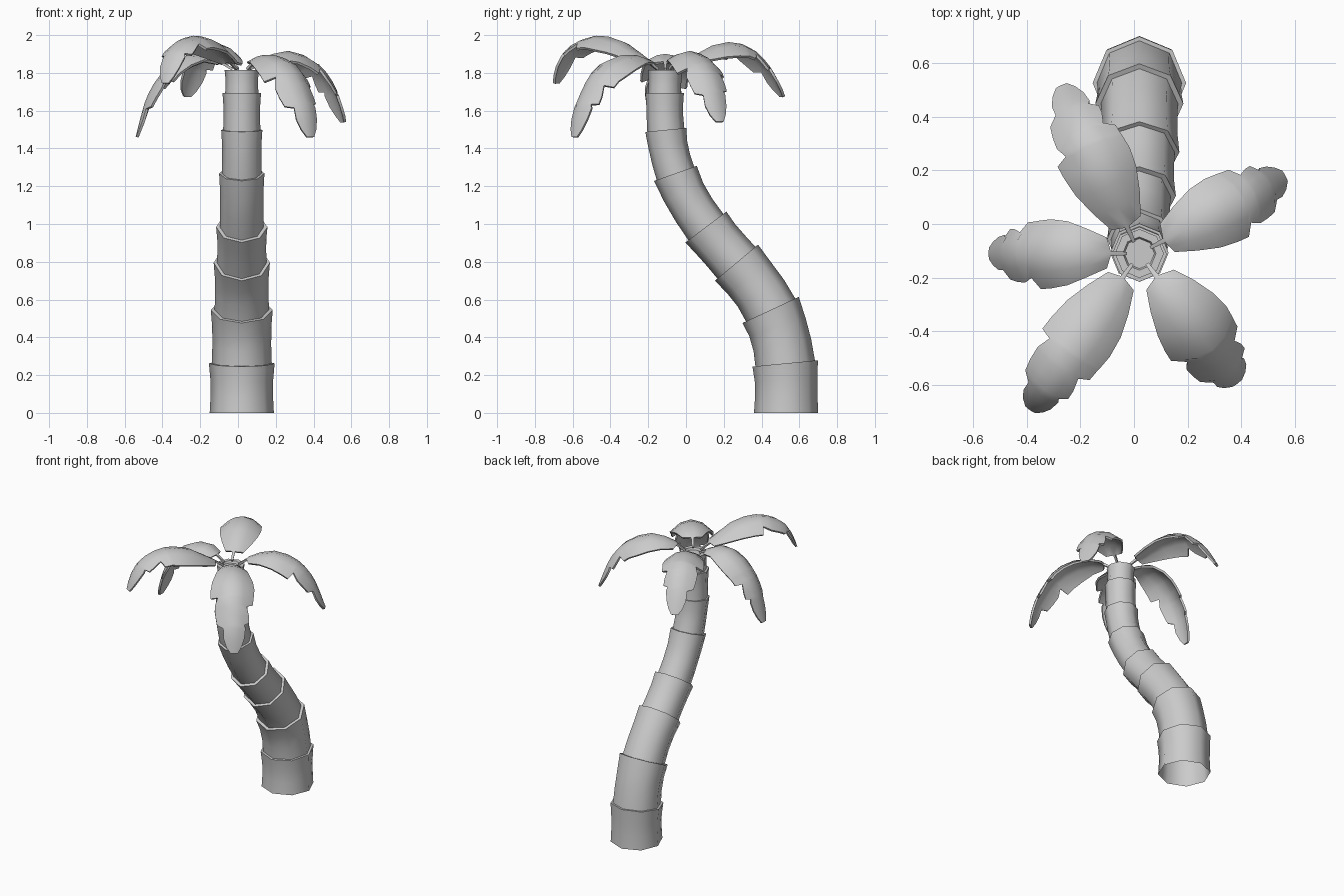
import bpy, math
from mathutils import Vector

if "Cube" in bpy.data.objects:
    bpy.data.objects.remove(bpy.data.objects["Cube"])

CX = 0.02          # trunk axis in x
CROWN_Y = -0.11    # crown centre in y


def make_object(name, verts, faces, angle=60, thickness=0):
    me = bpy.data.meshes.new(name)
    me.from_pydata([tuple(v) for v in verts], [], faces)
    ob = bpy.data.objects.new(name, me)
    bpy.context.collection.objects.link(ob)
    bpy.ops.object.select_all(action='DESELECT')
    ob.select_set(True)
    bpy.context.view_layer.objects.active = ob
    bpy.ops.object.mode_set(mode='EDIT')
    bpy.ops.mesh.select_all(action='SELECT')
    bpy.ops.mesh.normals_make_consistent(inside=False)
    bpy.ops.object.mode_set(mode='OBJECT')
    if thickness:
        mod = ob.modifiers.new("thickness", 'SOLIDIFY')
        mod.thickness = thickness
        mod.offset = 0
        bpy.ops.object.modifier_apply(modifier=mod.name)
    bpy.ops.object.shade_smooth_by_angle(angle=math.radians(angle))
    return ob


# Trunk: stacked, slightly flared octagonal segments along a leaning S curve
# joint: y, z, tilt in degrees, radius of the rim
joints = [(0.53, 0.0, 0, 0.17), (0.525, 0.262, 5.5, 0.174), (0.448, 0.545, 25, 0.164),
          (0.267, 0.795, 40, 0.149), (0.105, 0.984, 37, 0.136), (-0.056, 1.268, 19.5, 0.12),
          (-0.107, 1.498, 5.5, 0.109), (-0.113, 1.693, 0, 0.102), (-0.11, 1.815, 0, 0.091)]
SIDES = 8


def ring(y, z, tilt, r):
    out = []
    for i in range(SIDES):
        a = 2 * math.pi * i / SIDES
        s = r * math.sin(a)
        out.append(Vector((CX + r * math.cos(a), y + s * math.cos(tilt), z + s * math.sin(tilt))))
    return out


rings = []
for i, (a, b) in enumerate(zip(joints, joints[1:])):
    p0, p1 = Vector(a[:2]), Vector(b[:2])
    t0, t1 = math.radians(a[2]), math.radians(b[2])
    span = (p1 - p0).length
    m0 = Vector((-math.sin(t0), math.cos(t0))) * span
    m1 = Vector((-math.sin(t1), math.cos(t1))) * span
    low = a[3] if i == 0 else b[3] * 0.965
    for t, r in ((0, low), (0.33, b[3] * 0.95), (0.67, b[3] * 0.955), (1, b[3])):
        p = (p0 * (2*t**3 - 3*t**2 + 1) + m0 * (t**3 - 2*t**2 + t)
             + p1 * (3*t**2 - 2*t**3) + m1 * (t**3 - t**2))
        rings.append(ring(p.x, p.y, t0 + (t1 - t0) * t, r))
# inset top of the trunk
rings.append(ring(CROWN_Y, 1.815, 0, 0.062))
rings.append(ring(CROWN_Y, 1.80, 0, 0.056))
verts = [v for rg in rings for v in rg]
faces = [(k*SIDES + i, k*SIDES + (i+1) % SIDES, (k+1)*SIDES + (i+1) % SIDES, (k+1)*SIDES + i)
         for k in range(len(rings) - 1) for i in range(SIDES)]
faces.append(tuple(range(len(verts) - SIDES, len(verts))))
make_object("trunk", verts, faces)

# Leaf outline: position along the leaf, left and right half width (with torn notches)
outline = [(0.0, 0.006, 0.006), (0.09, 0.008, 0.008), (0.10, 0.06, 0.055), (0.2, 0.095, 0.09),
           (0.32, 0.122, 0.12), (0.44, 0.13, 0.132), (0.53, 0.124, 0.135), (0.545, 0.122, 0.092),
           (0.61, 0.118, 0.108), (0.625, 0.08, 0.11), (0.7, 0.092, 0.107), (0.76, 0.093, 0.1),
           (0.775, 0.062, 0.098), (0.80, 0.07, 0.062), (0.88, 0.063, 0.062), (0.95, 0.045, 0.045),
           (1.0, 0.022, 0.02)]


def sample(path, t):
    # Catmull-Rom through the profile points
    n = len(path) - 1
    k = min(int(t * n), n - 1)
    f = t * n - k
    P = [Vector(path[max(0, min(n, k + j))]) for j in (-1, 0, 1, 2)]
    return 0.5 * (2*P[1] + (P[2] - P[0])*f + (2*P[0] - 5*P[1] + 4*P[2] - P[3])*f*f
                  + (3*P[1] - P[0] - 3*P[2] + P[3])*f**3)


def by_length(path, n=60):
    pts = [sample(path, i / n) for i in range(n + 1)]
    acc = [0]
    for a, b in zip(pts, pts[1:]):
        acc.append(acc[-1] + (b - a).length)

    def at(t):
        d = t * acc[-1]
        for i in range(n):
            if d <= acc[i + 1] or i == n - 1:
                return pts[i].lerp(pts[i+1], (d - acc[i]) / (acc[i+1] - acc[i]))
    return at


def leaf(name, angle, path, width=1.0, flip=False):
    a = math.radians(angle)
    out, side = Vector((math.cos(a), math.sin(a), 0)), Vector((-math.sin(a), math.cos(a), 0))
    at = by_length(path)
    us = (-1, -0.5, 0, 0.5, 1)
    verts, faces = [], []
    for t, wl, wr in outline:
        if flip:
            wl, wr = wr, wl
        p = at(t)
        tan = (at(min(1, t + 0.04)) - at(max(0, t - 0.04))).normalized()
        nrm = out * -tan.y + Vector((0, 0, tan.x))
        centre = Vector((CX, CROWN_Y, 0)) + out * p.x + Vector((0, 0, p.y))
        for u in us:
            w = (wl if u > 0 else wr) * width * u
            verts.append(centre + side * w - nrm * (4.2 * w * w))
    c = len(us)
    for k in range(len(outline) - 1):
        for i in range(c - 1):
            faces.append((k*c + i, k*c + i + 1, (k+1)*c + i + 1, (k+1)*c + i))
    make_object(name, verts, faces, 50, 0.014)


# Five drooping leaves: profile points are (distance from crown centre, height)
leaf("leaf_right", 28, [(.05, 1.82), (.15, 1.88), (.28, 1.91), (.42, 1.86), (.53, 1.74), (.61, 1.54)], 0.98)
leaf("leaf_left", 180, [(.05, 1.82), (.12, 1.86), (.22, 1.9), (.34, 1.865), (.43, 1.78),
                        (.50, 1.66), (.555, 1.46)], 0.95, True)
leaf("leaf_front_left", 235, [(.05, 1.82), (.165, 1.89), (.29, 1.965), (.44, 1.99), (.58, 1.945),
                              (.66, 1.86), (.705, 1.745)], 0.97)
leaf("leaf_front_right", -53, [(.05, 1.82), (.17, 1.885), (.33, 1.88), (.434, 1.82), (.50, 1.735),
                               (.57, 1.6), (.60, 1.46)], 1.05)
leaf("leaf_back_left", 115, [(.05, 1.82), (.145, 1.87), (.28, 1.94), (.4, 1.955), (.51, 1.915),
                             (.61, 1.81), (.685, 1.675)], 1.0, True)
